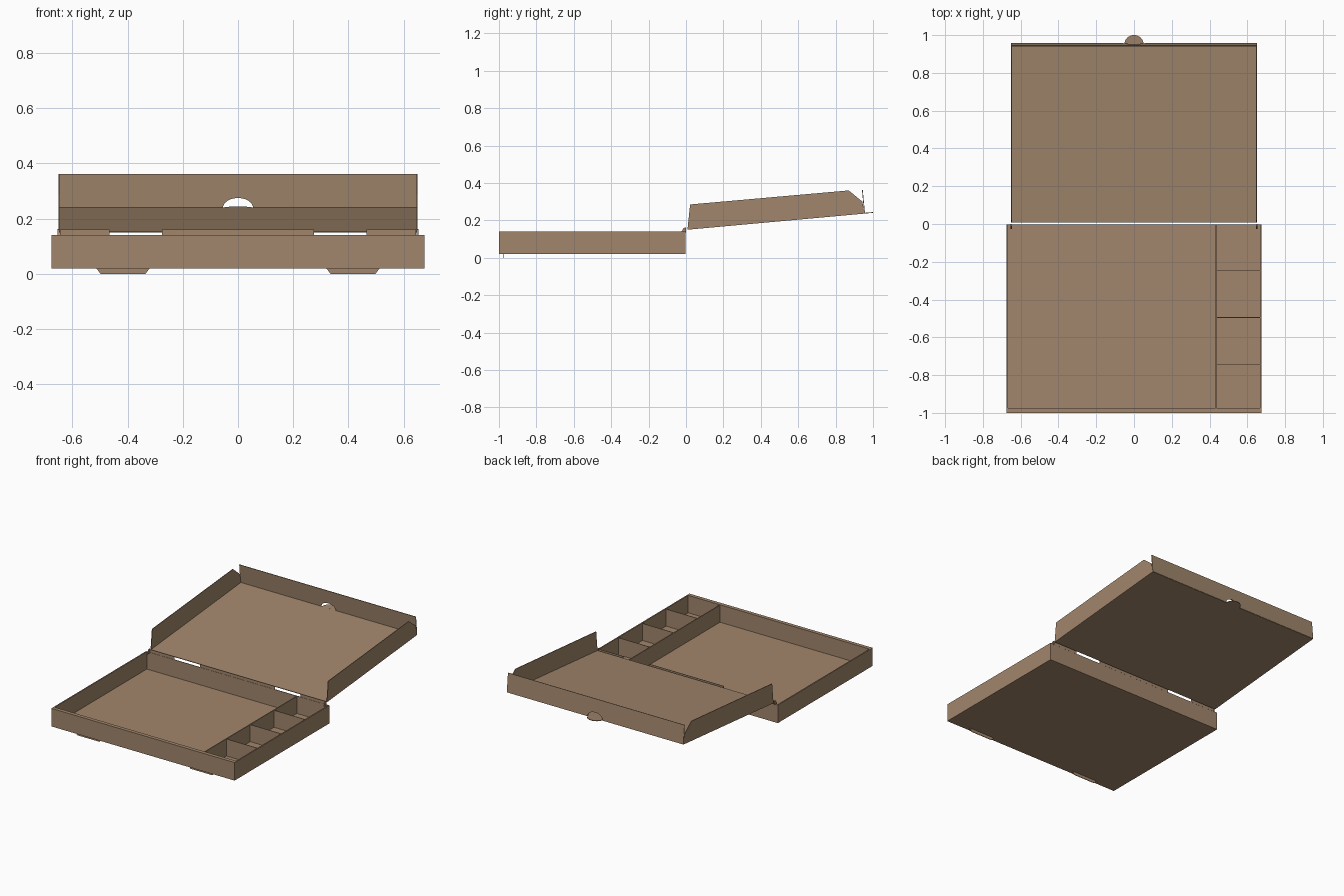
import bpy, math

if "Cube" in bpy.data.objects:
    bpy.data.objects.remove(bpy.data.objects["Cube"])

card = bpy.data.materials.new("cardboard")
card.diffuse_color = (0.36, 0.24, 0.15, 1)
card.use_nodes = True
card.node_tree.nodes["Principled BSDF"].inputs["Base Color"].default_value = card.diffuse_color


def sheet(name, pts, t=0.004):
    """Flat card panel from a 3D outline, thickened about its middle."""
    me = bpy.data.meshes.new(name)
    me.from_pydata(pts, [], [list(range(len(pts)))])
    me.materials.append(card)
    ob = bpy.data.objects.new(name, me)
    bpy.context.collection.objects.link(ob)
    m = ob.modifiers.new("thickness", 'SOLIDIFY')
    m.thickness = t
    m.offset = 0
    return ob


def xz(name, y, x0, x1, z0, z1, t=0.004):
    return sheet(name, [(x0, y, z0), (x1, y, z0), (x1, y, z1), (x0, y, z1)], t)


def yz(name, x, pts, t=0.004):
    return sheet(name, [(x, y, z) for y, z in pts], t)


def xy(name, z, x0, x1, y0, y1, t=0.004):
    return sheet(name, [(x0, y0, z), (x1, y0, z), (x1, y1, z), (x0, y1, z)], t)


# Tray: floor, doubled front wall, back wall
W = 0.675
xy("tray_floor", 0.022, -W, W, -1, -0.002)
xz("tray_front_outer", -0.998, -W, W, 0.02, 0.14)
xz("tray_front_inner", -0.977, -W + 0.008, W - 0.008, 0.02, 0.14)
xy("tray_front_rim", 0.138, -W, W, -1, -0.975)
xz("tray_back_wall", -0.004, -W, W, 0.02, 0.14)

# Hinge strips between the two slots
for i, (a, b) in enumerate([(-0.645, -0.465), (-0.275, 0.275), (0.465, 0.645)]):
    xz(f"hinge_strip_{i}", -0.003, a, b, 0.138, 0.16, 0.003)

# Mirrored tray parts and lid sides
for s, n in ((-1, "left"), (1, "right")):
    yz(f"tray_side_{n}", s * 0.671, [(-1, 0.02), (-0.002, 0.02), (-0.002, 0.14), (-1, 0.14)], 0.008)
    sheet(f"floor_tab_{n}", [(s * x, -0.977, z) for x, z in
                             ((0.32, 0.02), (0.335, 0), (0.498, 0), (0.513, 0.02))])
    yz(f"hinge_ear_{n}", s * 0.65, [(-0.027, 0.135), (-0.012, 0.16), (0, 0.162), (0, 0.135)], 0.006)
    yz(f"lid_side_{n}", s * 0.648, [(0.008, 0.152), (0.022, 0.285), (0.87, 0.36),
                                    (0.943, 0.30), (0.954, 0.237)])

# Compartment dividers
yz("long_divider", 0.435, [(-0.977, 0.022), (-0.004, 0.022), (-0.004, 0.138), (-0.977, 0.138)], 0.006)
for i in range(3):
    xz(f"cross_divider_{i}", -0.245 - 0.25 * i, 0.435, 0.667, 0.022, 0.137)

# Lid panel, tilted slightly upward away from the hinge
L = 0.65
sheet("lid_panel", [(-L, 0.008, 0.152), (L, 0.008, 0.152), (L, 0.955, 0.238), (-L, 0.955, 0.238)])

# Lid end wall with the half-round opening, and the thumb tab folded outward
arc = [(-0.055 * math.cos(math.pi * i / 12), math.sin(math.pi * i / 12)) for i in range(13)]
low = [(x, 0.955 - 0.0035 * h, 0.238 + 0.037 * h) for x, h in arc]
sheet("lid_end_wall", [(-L, 0.955, 0.238)] + low +
      [(L, 0.955, 0.238), (L, 0.943, 0.362), (-L, 0.943, 0.362)])
sheet("thumb_tab", [(x * 0.92, 0.953 + 0.047 * h, 0.238 + 0.004 * h) for x, h in arc])
